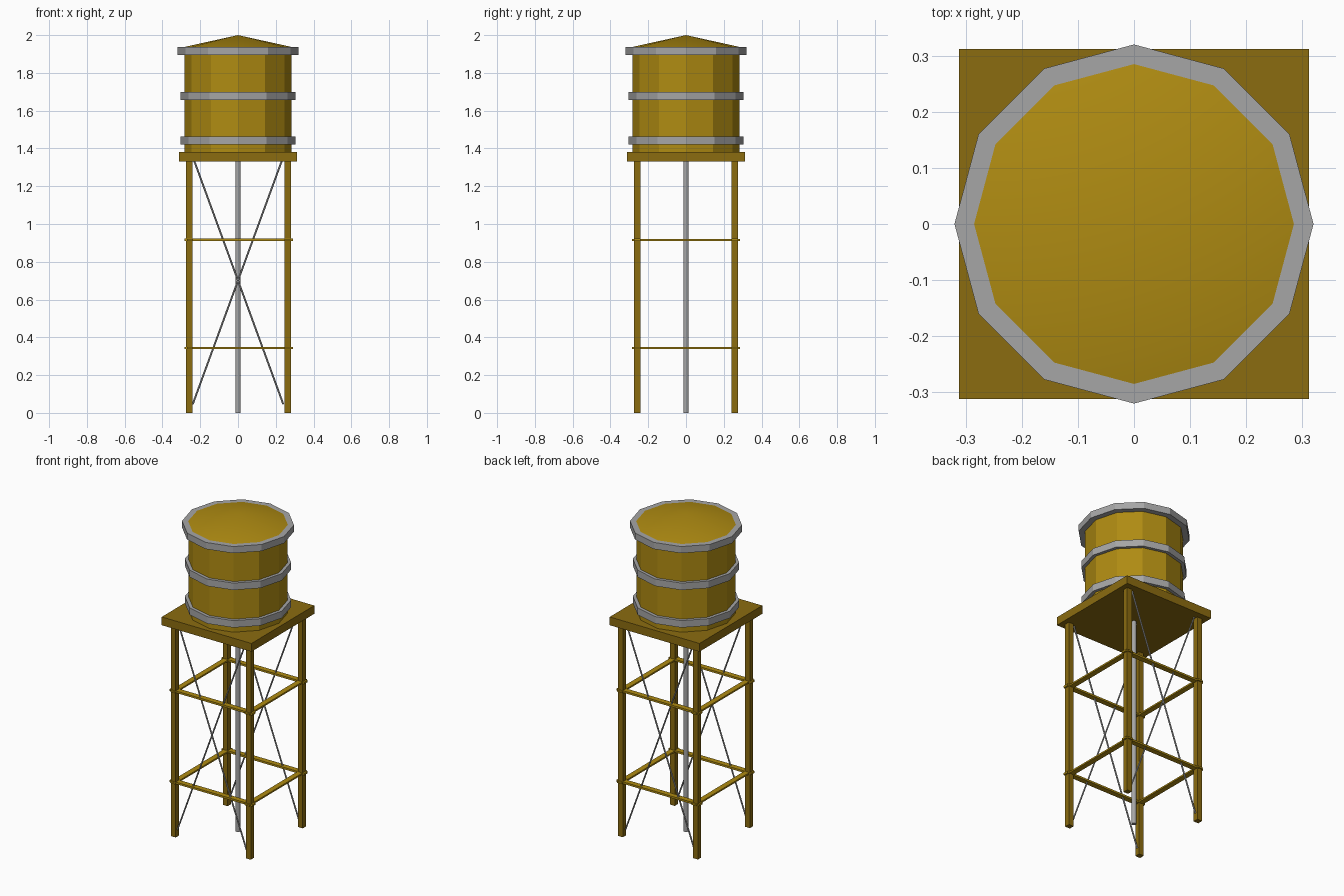
import bpy, bmesh
from math import cos, sin, pi
from mathutils import Vector

if "Cube" in bpy.data.objects:
    bpy.data.objects.remove(bpy.data.objects["Cube"])


def material(name, rgb):
    m = bpy.data.materials.new(name)
    m.diffuse_color = (*rgb, 1)
    m.use_nodes = True
    m.node_tree.nodes["Principled BSDF"].inputs["Base Color"].default_value = m.diffuse_color
    return m


TANK = material("ochre", (0.43, 0.26, 0.006))
WOOD = material("dark_ochre", (0.26, 0.15, 0.005))
METAL = material("grey_metal", (0.38, 0.38, 0.38))
SIDES = 12


def box(name, size, loc, mat):
    bpy.ops.mesh.primitive_cube_add(size=1, location=loc)
    o = bpy.context.object
    o.name = name
    o.scale = size
    bpy.ops.object.transform_apply(location=False, rotation=False, scale=True)
    o.data.materials.append(mat)
    return o


def lathe(name, profile, mat, closed=False):
    """Revolve (radius, z) points into a 12-sided, flat-shaded solid."""
    bm = bmesh.new()
    rings = [[bm.verts.new((r * cos(2 * pi * i / SIDES), r * sin(2 * pi * i / SIDES), z))
              for i in range(SIDES)] for r, z in profile]
    pairs = list(zip(rings, rings[1:])) + ([(rings[-1], rings[0])] if closed else [])
    for a, b in pairs:
        for i in range(SIDES):
            j = (i + 1) % SIDES
            bm.faces.new((a[i], a[j], b[j], b[i]))
    bmesh.ops.remove_doubles(bm, verts=bm.verts, dist=1e-5)
    bmesh.ops.recalc_face_normals(bm, faces=bm.faces)
    me = bpy.data.meshes.new(name)
    bm.to_mesh(me)
    bm.free()
    o = bpy.data.objects.new(name, me)
    bpy.context.collection.objects.link(o)
    me.materials.append(mat)
    return o


def rod(name, a, b, radius, sides):
    a, b = Vector(a), Vector(b)
    d = b - a
    bpy.ops.mesh.primitive_cylinder_add(vertices=sides, radius=radius, depth=d.length,
                                        location=(a + b) / 2,
                                        rotation=d.to_track_quat('Z', 'Y').to_euler())
    bpy.context.object.name = name
    bpy.context.object.data.materials.append(METAL)


# Tank body, and a smooth shallow conical roof
lathe("tank", [(0, 1.38), (0.284, 1.38), (0.284, 1.93), (0, 1.93)], TANK)
roof = lathe("roof", [(0, 1.931), (0.285, 1.931), (0.285, 1.937), (0, 2.0)], TANK)
bpy.ops.object.select_all(action='DESELECT')
roof.select_set(True)
bpy.context.view_layer.objects.active = roof
bpy.ops.object.shade_smooth_by_angle()

# Grey hoops around the tank
for name, r, z0, z1 in (("lower_hoop", 0.304, 1.42, 1.464),
                        ("middle_hoop", 0.304, 1.656, 1.70),
                        ("top_hoop", 0.32, 1.895, 1.937)):
    lathe(name, [(0.283, z0), (r, z0), (r, z1), (0.283, z1)], METAL, closed=True)

# Square platform and four legs
box("platform", (0.624, 0.624, 0.052), (0, 0, 1.356), WOOD)
L = 0.258
for x in (-L, L + 0.006):
    for y in (-L, L):
        box("leg", (0.034, 0.033, 1.335), (x, y, 0.6675), WOOD)

# Two levels of flat horizontal beams
for z in (0.343, 0.916):
    for s in (-L, L):
        box("cross_beam", (0.576, 0.034, 0.012), (0.004, s, z), TANK)
        box("side_beam", (0.034, 0.57, 0.01), (s + 0.004, 0, z), TANK)

# Diagonal braces on the front and back
for y in (-L, L):
    for s in (-1, 1):
        rod("diagonal_brace", (-0.24 * s, y, 0.045), (0.232 * s, y, 1.335), 0.005, 6)

# Central water pipe
rod("water_pipe", (0, 0, 0), (0, 0, 1.335), 0.0135, 12)
